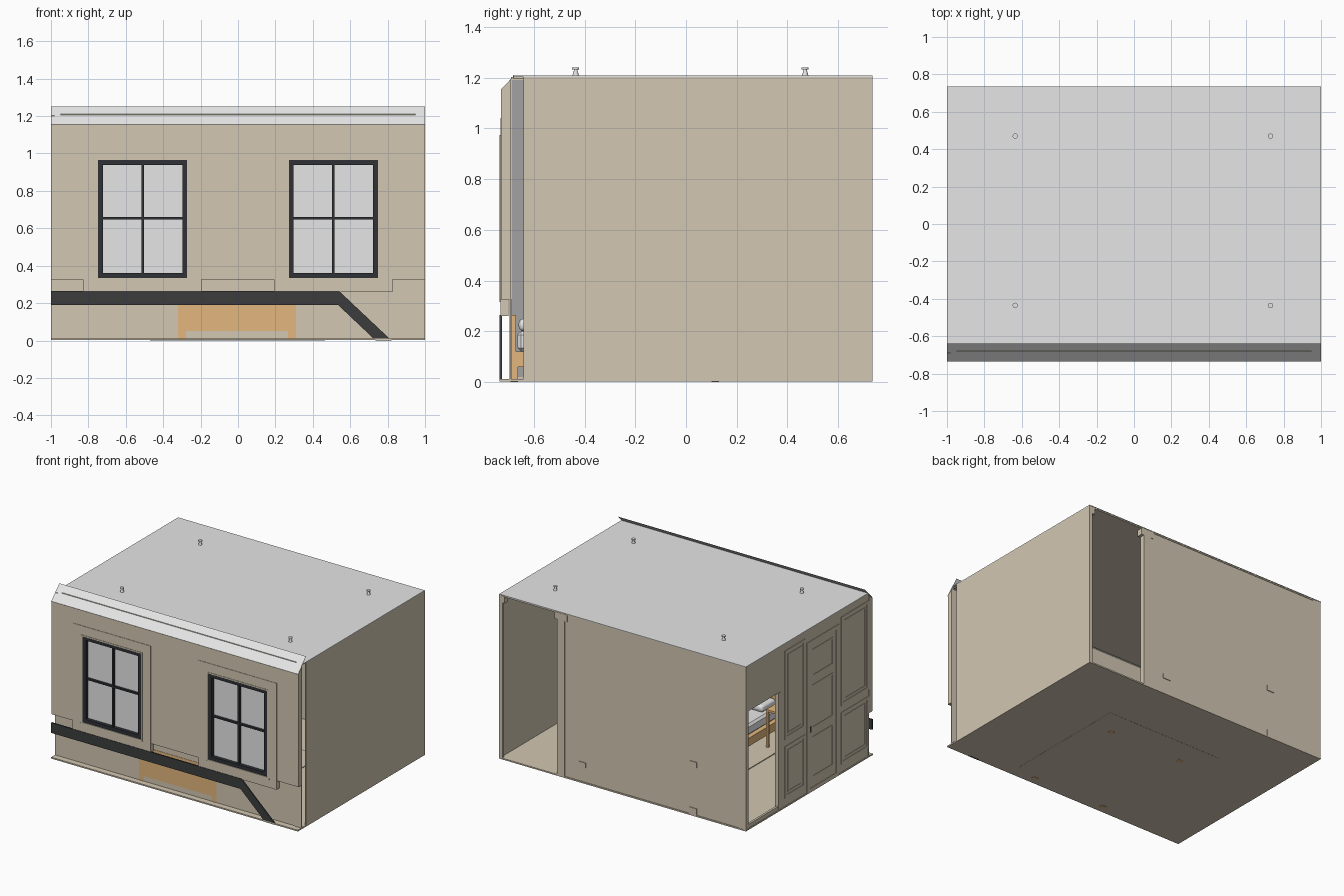
import bpy, bmesh, math
from mathutils import Vector

if "Cube" in bpy.data.objects:
    bpy.data.objects.remove(bpy.data.objects["Cube"])


def material(name, rgb):
    m = bpy.data.materials.new(name)
    m.diffuse_color = (*rgb, 1)
    m.use_nodes = True
    m.node_tree.nodes["Principled BSDF"].inputs["Base Color"].default_value = m.diffuse_color
    return m


BEIGE = material("beige paint", (0.645, 0.57, 0.445))
GREY = material("light grey", (0.79, 0.79, 0.79))
MID = material("mid grey", (0.36, 0.36, 0.36))
DARK = material("charcoal", (0.045, 0.046, 0.048))
FRAME = material("window black", (0.028, 0.031, 0.036))
WOOD = material("light wood", (0.76, 0.47, 0.205))
LINEN = material("linen", (0.80, 0.80, 0.80))


def add(name, bm, mat):
    bmesh.ops.recalc_face_normals(bm, faces=bm.faces)
    me = bpy.data.meshes.new(name)
    bm.to_mesh(me)
    bm.free()
    me.materials.append(mat)
    ob = bpy.data.objects.new(name, me)
    bpy.context.collection.objects.link(ob)
    return ob


def boxes(name, mat, *bounds):
    """One object made of boxes (x0, x1, y0, y1, z0, z1)."""
    bm = bmesh.new()
    for x0, x1, y0, y1, z0, z1 in bounds:
        for v in bmesh.ops.create_cube(bm, size=1)["verts"]:
            v.co = Vector((x0 if v.co.x < 0 else x1,
                           y0 if v.co.y < 0 else y1,
                           z0 if v.co.z < 0 else z1))
    return add(name, bm, mat)


def prism(name, mat, pts, offset):
    bm = bmesh.new()
    a = [bm.verts.new(p) for p in pts]
    b = [bm.verts.new(Vector(p) + Vector(offset)) for p in pts]
    bm.faces.new(a)
    bm.faces.new(b[::-1])
    n = len(a)
    for i in range(n):
        bm.faces.new((a[i], a[(i + 1) % n], b[(i + 1) % n], b[i]))
    return add(name, bm, mat)


def wall(name, mat, axis, d0, d1, rect, holes=()):
    """Upright wall with openings; rect and holes are (u0, u1, z0, z1)."""
    us = sorted({u for r in (rect, *holes) for u in r[:2]})
    zs = sorted({z for r in (rect, *holes) for z in r[2:]})
    bm = bmesh.new()
    mid = (d0 + d1) / 2
    for u0, u1 in zip(us, us[1:]):
        for z0, z1 in zip(zs, zs[1:]):
            cu, cz = (u0 + u1) / 2, (z0 + z1) / 2
            if any(h[0] < cu < h[1] and h[2] < cz < h[3] for h in holes):
                continue
            quad = [(u0, z0), (u1, z0), (u1, z1), (u0, z1)]
            bm.faces.new([bm.verts.new((u, mid, z) if axis == "y" else (mid, u, z))
                          for u, z in quad])
    bmesh.ops.remove_doubles(bm, verts=bm.verts, dist=1e-5)
    ob = add(name, bm, mat)
    mod = ob.modifiers.new("thickness", "SOLIDIFY")
    mod.thickness, mod.offset = abs(d1 - d0), 0
    return ob


def frame(name, mat, axis, d0, d1, rect, w):
    u0, u1, z0, z1 = rect
    return wall(name, mat, axis, d0, d1, rect, [(u0 + w, u1 - w, z0 + w, z1 - w)])


# Shell: floor, ceiling, roof and plain walls
boxes("floor", BEIGE, (-1, 1, -0.735, 0.735, 0.002, 0.012))
boxes("ceiling", BEIGE, (-0.99, 0.99, -0.68, 0.733, 1.195, 1.203))
boxes("roof", GREY, (-1, 1, -0.68, 0.735, 1.203, 1.208))
boxes("right_wall", BEIGE, (0.99, 1, -0.64, 0.735, 0.002, 1.203))
boxes("back_wall", BEIGE, (-0.99, 0.47, 0.718, 0.73, 0.002, 1.203))
boxes("opening_post", BEIGE, (0.47, 0.53, 0.70, 0.735, 0.002, 1.2),
      (0.45, 0.55, 0.69, 0.735, 1.15, 1.2), (0.975, 0.994, 0.715, 0.735, 0.002, 1.2),
      (0.955, 0.994, 0.70, 0.735, 1.15, 1.2))
boxes("back_corner_post", BEIGE, (-1, -0.94, 0.72, 0.733, 0.002, 1.2))

# Left wall with its open hatch, door and panelling
wall("left_wall", BEIGE, "x", -0.996, -0.98, (-0.69, 0.735, 0.002, 1.203),
     [(0.35, 0.70, 0.04, 0.87)])
boxes("hatch_jamb", BEIGE, (-1, -0.97, 0.33, 0.355, 0.02, 0.87))
for y0, y1 in ((0.05, 0.28), (-0.69, -0.37)):
    for z0, z1 in ((0.50, 1.15), (0.07, 0.45)):
        frame("panel_moulding", BEIGE, "x", -1, -0.988, (y0, y1, z0, z1), 0.02)
        frame("panel_inner_moulding", BEIGE, "x", -0.999, -0.988,
              (y0 + 0.035, y1 - 0.035, z0 + 0.035, z1 - 0.035), 0.008)
frame("door_casing", BEIGE, "x", -1, -0.985, (-0.345, 0.025, 0.002, 1.11), 0.03)
for z0, z1 in ((0.1, 0.4), (0.46, 0.78), (0.84, 1.04)):
    frame("door_panel_moulding", BEIGE, "x", -0.999, -0.99, (-0.28, -0.04, z0, z1), 0.012)
boxes("door_handle", DARK, (-1, -0.985, -0.025, -0.008, 0.44, 0.48))

# Front: upper wall, recessed lower wall
HOLES = [(c - 0.238, c + 0.238, 0.335, 0.965) for c in (-0.51, 0.51)]
wall("front_wall", BEIGE, "y", -0.729, -0.69, (-1, 1, 0.325, 1.155), HOLES)
prism("front_wall_top", BEIGE,
      [(-1, -0.729, 1.155), (-1, -0.69, 1.155), (-1, -0.69, 1.195)], (2, 0, 0))
boxes("front_lower_wall", BEIGE, (-1, 0.95, -0.69, -0.686, 0.002, 0.325))
boxes("front_end_board", BEIGE, (0.95, 1, -0.695, -0.69, 0.002, 0.325))
boxes("left_return", MID, (-0.98, -0.975, -0.686, -0.64, 0.02, 1.19))

# Windows
for c, hole in zip((-0.51, 0.51), HOLES):
    wall("window_surround", BEIGE, "y", -0.732, -0.70,
         (c - 0.318, c + 0.315, 0.26, 1.04), [hole])
    frame("window_trim", BEIGE, "y", -0.735, -0.728,
          (c - 0.247, c + 0.247, 0.326, 0.974), 0.009)
    boxes("window_sill", BEIGE, (c - 0.257, c + 0.257, -0.735, -0.72, 0.316, 0.326))
    frame("window_frame", FRAME, "y", -0.730, -0.69, hole, 0.026)
    boxes("window_bars", FRAME, (c - 0.007, c + 0.007, -0.722, -0.695, 0.36, 0.94),
          (c - 0.215, c + 0.215, -0.722, -0.695, 0.648, 0.66))
    boxes("window_pane", GREY, (c - 0.23, c + 0.23, -0.705, -0.70, 0.35, 0.95))

# Sloping eave plate with a thin ridge line
prism("eave_plate", GREY, [(-1, -0.735, 1.155), (-1, -0.64, 1.25),
                           (-1, -0.6395, 1.2495), (-1, -0.7345, 1.1545)], (2, 0, 0))
boxes("eave_ridge", BEIGE, (-0.95, 0.95, -0.683, -0.68, 1.2, 1.2105))

# Dark stringer running along the front and down
prism("stair_stringer", DARK,
      [(-1, -0.735, 0.19), (0.535, -0.735, 0.19), (0.735, -0.735, 0.001),
       (0.82, -0.735, 0.001), (0.54, -0.735, 0.265), (-1, -0.735, 0.265)], (0, 0.01, 0))

# Sockets on the back wall
boxes("wall_sockets", BEIGE, *[(x - 0.03, x + 0.03, 0.725, 0.735, z0, z1) for x, z0, z1 in
                               ((-0.57, 0.36, 0.40), (-0.57, 0.005, 0.06), (0.33, 0.12, 0.155))])

# Lamp caps on the roof
for x in (-0.635, 0.73):
    for y in (-0.435, 0.47):
        bm = bmesh.new()
        for r1, r2, z0, z1 in ((0.014, 0.006, 1.203, 1.233), (0.014, 0.014, 1.233, 1.24)):
            part = bmesh.ops.create_cone(bm, cap_ends=True, segments=16,
                                         radius1=r1, radius2=r2, depth=z1 - z0)
            bmesh.ops.translate(bm, verts=part["verts"], vec=(x, y, (z0 + z1) / 2))
        add("lamp_cap", bm, GREY)

# Rug, bed and bedside tables
boxes("rug", BEIGE, (-0.47, 0.465, -0.63, 0.31, 0.001, 0.018))
boxes("bed_headboard", WOOD, (-0.32, 0.31, -0.692, -0.67, 0.05, 0.265))
boxes("bed_frame", WOOD, (-0.32, 0.31, -0.67, 0.15, 0.06, 0.12))
boxes("bed_legs", WOOD, *[(x, x + 0.042, y, y + 0.03, 0.0, 0.06)
                          for x in (-0.32, 0.268) for y in (-0.692, 0.1)])
ob = boxes("mattress", LINEN, (-0.30, 0.29, -0.665, 0.13, 0.12, 0.20))
ob.modifiers.new("soft", "BEVEL").width = 0.015
for x in (-0.27, 0.02):
    ob = boxes("pillow", LINEN, (x, x + 0.24, -0.66, -0.5, 0.2, 0.25))
    mod = ob.modifiers.new("soft", "BEVEL")
    mod.width, mod.segments = 0.02, 3
for x in (-0.52, 0.37):
    boxes("bedside_table", WOOD, (x, x + 0.15, -0.62, -0.4, 0.28, 0.295),
          *[(a, a + 0.015, b, b + 0.015, 0.012, 0.28)
            for a in (x, x + 0.135) for b in (-0.62, -0.415)])
